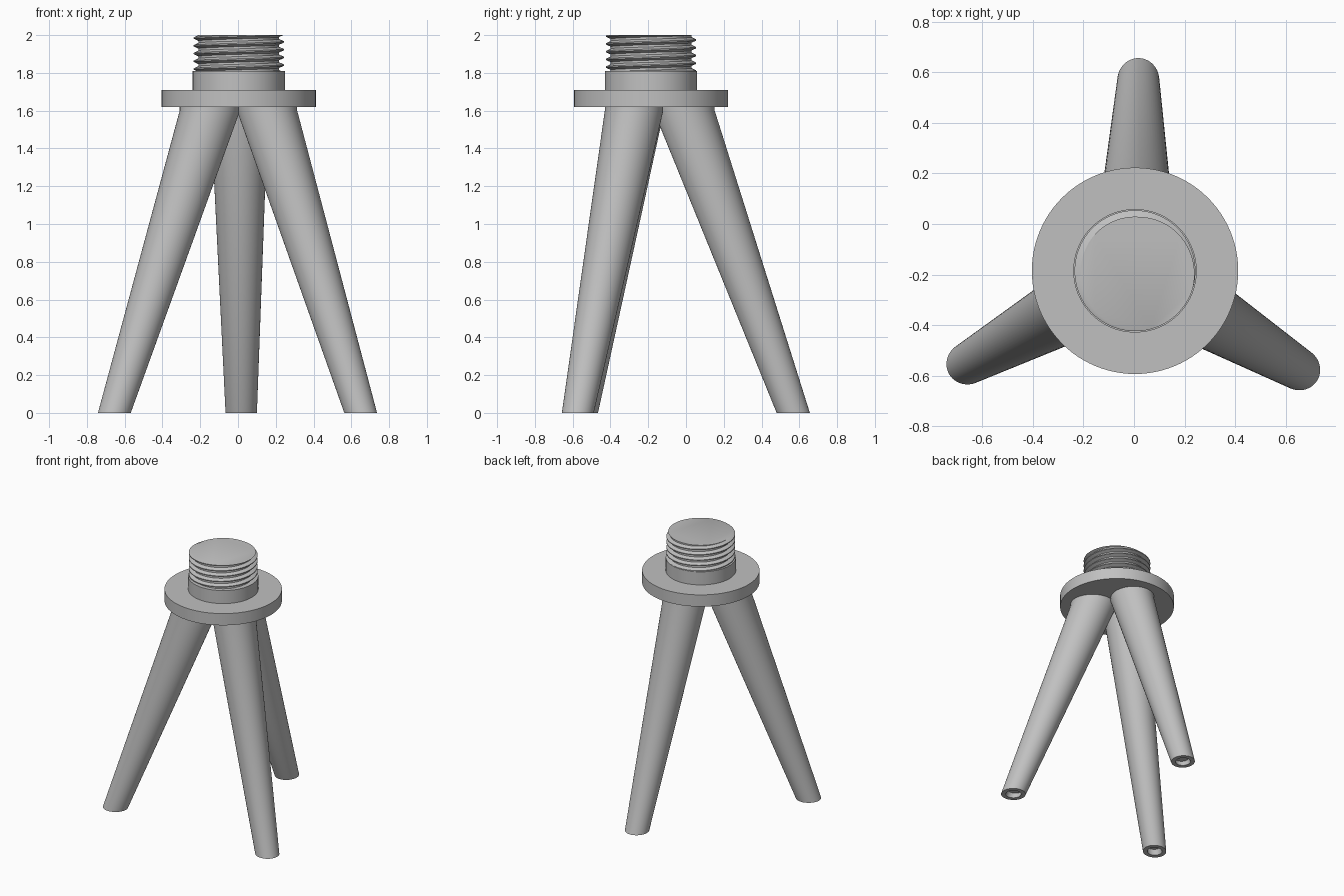
import bpy, bmesh, math
from mathutils import Vector

if "Cube" in bpy.data.objects:
    bpy.data.objects.remove(bpy.data.objects["Cube"])

CX, CY = 0.004, -0.185          # axis of the mount
SEG = 96

grey = bpy.data.materials.new("plain grey")
grey.diffuse_color = (0.53, 0.53, 0.53, 1)
grey.use_nodes = True
grey.node_tree.nodes["Principled BSDF"].inputs["Base Color"].default_value = grey.diffuse_color


def finish(bm, name, angle=30):
    bmesh.ops.recalc_face_normals(bm, faces=bm.faces)
    me = bpy.data.meshes.new(name)
    bm.to_mesh(me)
    bm.free()
    me.materials.append(grey)
    me.shade_smooth()
    me.set_sharp_from_angle(angle=math.radians(angle))
    ob = bpy.data.objects.new(name, me)
    bpy.context.collection.objects.link(ob)
    return ob


def loft(name, rings, heading=0.0, seg=SEG):
    """Capped skin through rings of (offset along heading, z, radial half, side half)."""
    bm = bmesh.new()
    out = Vector((math.cos(heading), math.sin(heading), 0))
    side = Vector((-out.y, out.x, 0))
    loops = []
    for off, z, a, b in rings:
        mid = Vector((CX, CY, z)) + out * off
        ts = [2 * math.pi * i / seg for i in range(seg)]
        loops.append([bm.verts.new(mid + out * a * math.cos(t) + side * b * math.sin(t)) for t in ts])
    for lo, hi in zip(loops, loops[1:]):
        for i in range(seg):
            j = (i + 1) % seg
            bm.faces.new((lo[i], lo[j], hi[j], hi[i]))
    bm.faces.new(loops[0][::-1])
    bm.faces.new(loops[-1])
    return finish(bm, name)


# Flange and collar
loft("flange", [(0, 1.62, 0.408, 0.408), (0, 1.71, 0.408, 0.408)])
loft("collar", [(0, 1.70, 0.244, 0.244), (0, 1.81, 0.244, 0.244)])

# Three splayed tapered legs with a small socket in each foot
for k, name in enumerate(("back_leg", "left_leg", "right_leg")):
    loft(name, [
        (0.738, 0.04, 0.055, 0.052),
        (0.753, 0.0, 0.055, 0.052),
        (0.753, 0.0, 0.088, 0.083),
        (0.175, 1.60, 0.162, 0.152),
        (0.175, 1.65, 0.162, 0.152),
    ], heading=math.radians(89 + 120 * k), seg=64)

# Helical screw thread, trimmed flat at both ends
PITCH, ROOT, CREST, TURNS = 0.041, 0.214, 0.239, 8
profile = [(ROOT, -0.5), (ROOT, -0.36), (CREST, -0.08), (CREST, 0.08), (ROOT, 0.36)]
start = 2.0 - 6 * PITCH
bm = bmesh.new()
spirals = []
for r, phase in profile:
    line = []
    for i in range(SEG * TURNS + 1):
        t = 2 * math.pi * i / SEG - math.pi / 4
        z = start + PITCH * (i / SEG + phase)
        line.append(bm.verts.new((CX + r * math.cos(t), CY + r * math.sin(t), z)))
    spirals.append(line)
for i in range(SEG * TURNS):
    for a, b in zip(spirals, spirals[1:]):
        bm.faces.new((a[i], a[i + 1], b[i + 1], b[i]))
    if i + SEG < SEG * TURNS:   # join to the next turn
        a, b = spirals[-1], spirals[0]
        bm.faces.new((a[i], a[i + 1], b[i + 1 + SEG], b[i + SEG]))
for z, up in ((2.0, 1), (1.80, -1)):
    cut = bmesh.ops.bisect_plane(bm, geom=bm.verts[:] + bm.edges[:] + bm.faces[:], dist=1e-6,
                                 plane_co=(0, 0, z), plane_no=(0, 0, up), clear_outer=True)
    bmesh.ops.remove_doubles(bm, verts=bm.verts[:], dist=1e-5)
    rim = [v for v in bm.verts if abs(v.co.z - z) < 1e-4 and v.is_boundary]
    rim.sort(key=lambda v: math.atan2(v.co.y - CY, v.co.x - CX))
    bm.faces.new(rim if up > 0 else rim[::-1])
finish(bm, "screw_thread", 25)
